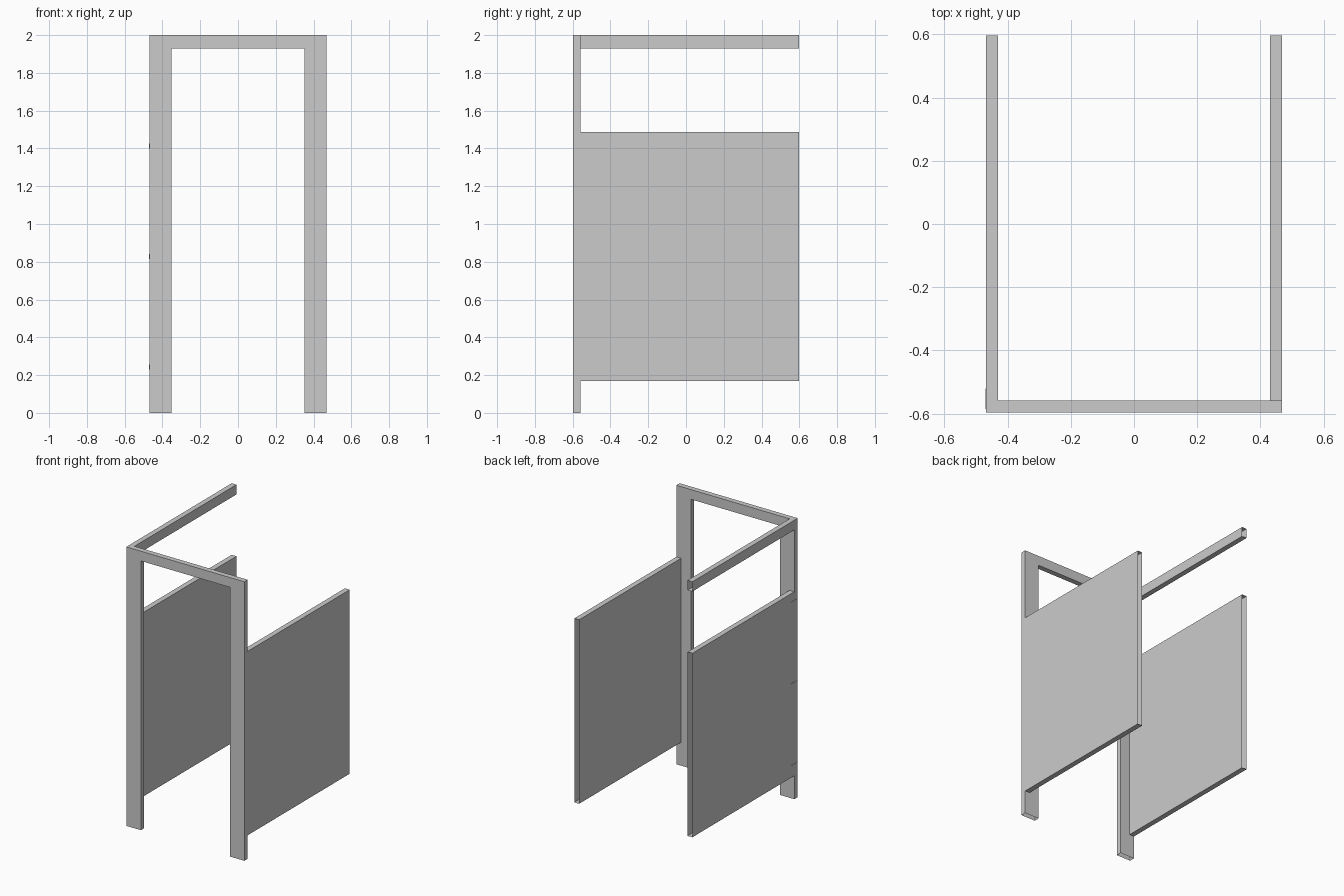
import bpy, bmesh
from mathutils import Vector

if "Cube" in bpy.data.objects:
    bpy.data.objects.remove(bpy.data.objects["Cube"])

W, D, H = 0.468, 0.597, 2.0   # half width, half depth, height
T = 0.038                     # sheet thickness
FRONT = -D + T                # back plane of the front frame


def finish(name, bm):
    bmesh.ops.recalc_face_normals(bm, faces=bm.faces)
    mesh = bpy.data.meshes.new(name)
    bm.to_mesh(mesh)
    bm.free()
    obj = bpy.data.objects.new(name, mesh)
    bpy.context.collection.objects.link(obj)
    return obj


def box(name, lo, hi, open_ends=False):
    bm = bmesh.new()
    bmesh.ops.create_cube(bm, size=1)
    lo, hi = Vector(lo), Vector(hi)
    for v in bm.verts:
        v.co = Vector([(lo[i] + hi[i]) / 2 + v.co[i] * (hi[i] - lo[i]) for i in range(3)])
    bmesh.ops.recalc_face_normals(bm, faces=bm.faces)
    # open ends butt against the wall and the front frame
    if open_ends:
        ends = [f for f in bm.faces if abs(f.normal.y) > 0.9]
        bmesh.ops.delete(bm, geom=ends, context='FACES')
    return finish(name, bm)


# front frame: two posts and a header in one profile, feet open underneath
inner, header = 0.353, 1.93
profile = [(-W, 0), (-W, H), (W, H), (W, 0),
           (inner, 0), (inner, header), (-inner, header), (-inner, 0)]
bm = bmesh.new()
face = bm.faces.new([bm.verts.new((x, -D, z)) for x, z in profile])
ext = bmesh.ops.extrude_face_region(bm, geom=[face], use_keep_orig=True)
for v in ext["geom"]:
    if isinstance(v, bmesh.types.BMVert):
        v.co.y = FRONT
feet = [f for f in bm.faces if all(v.co.z < 0.001 for v in f.verts)]
bmesh.ops.delete(bm, geom=feet, context='FACES')
finish("front_frame", bm)

# side panels
for side, x in (("left", -W), ("right", W - T)):
    box(side + "_panel", (x, FRONT, 0.168), (x + T, D, 1.487), True)

# top rail on the left
box("top_rail", (-W, FRONT, header), (-W + T, D, H), True)

# small hinge plates on the outer left face
for i, z in enumerate((0.242, 0.828, 1.413)):
    box(f"hinge_plate_{i + 1}", (-W - 0.002, -0.585, z - 0.013), (-W, -0.52, z + 0.013))
